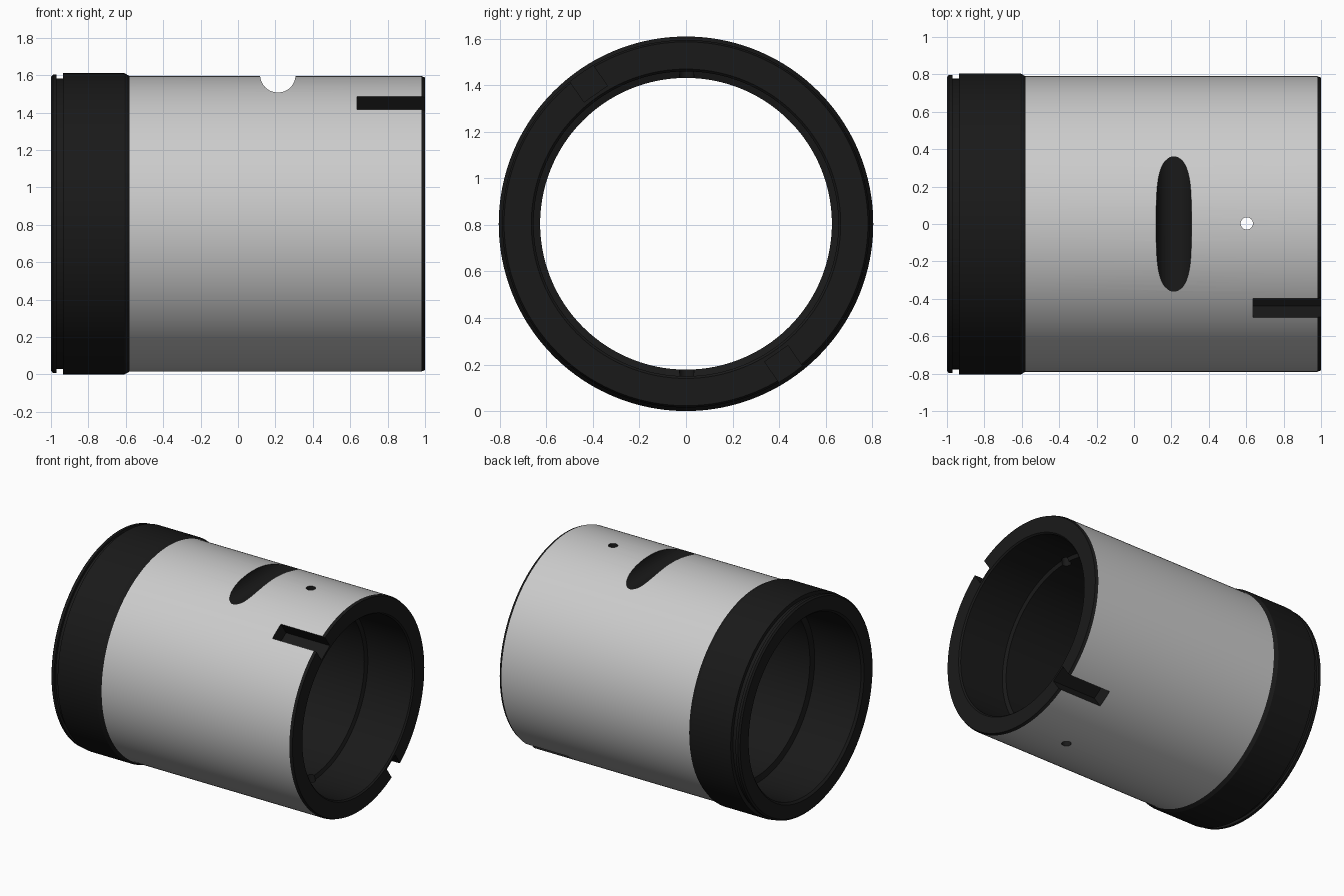
import bpy, bmesh, math
from mathutils import Matrix

if "Cube" in bpy.data.objects:
    bpy.data.objects.remove(bpy.data.objects["Cube"])

CZ = 0.805      # height of the axis
SEG = 160

black = bpy.data.materials.new("black_finish")
black.diffuse_color = (0.01, 0.01, 0.01, 1)
black.use_nodes = True
black.node_tree.nodes["Principled BSDF"].inputs["Base Color"].default_value = black.diffuse_color


def new_object(name, bm):
    mesh = bpy.data.meshes.new(name)
    bm.to_mesh(mesh)
    bm.free()
    ob = bpy.data.objects.new(name, mesh)
    bpy.context.collection.objects.link(ob)
    return ob


def lathe(name, profile):
    """Closed (x, radius) profile spun round the x axis."""
    bm = bmesh.new()
    rings = []
    for i in range(SEG):
        a = 2 * math.pi * i / SEG
        rings.append([bm.verts.new((x, r * math.sin(a), CZ + r * math.cos(a)))
                      for x, r in profile])
    n = len(profile)
    for i in range(SEG):
        p, q = rings[i], rings[(i + 1) % SEG]
        for j in range(n):
            k = (j + 1) % n
            bm.faces.new((p[j], p[k], q[k], q[j]))
    bmesh.ops.recalc_face_normals(bm, faces=bm.faces)
    return new_object(name, bm)


def cutter_cylinder(name, radius, depth, matrix, segments):
    bm = bmesh.new()
    bmesh.ops.create_cone(bm, cap_ends=True, segments=segments, radius1=radius,
                          radius2=radius, depth=depth, matrix=matrix)
    return new_object(name, bm)


def cutter_slot(name, angle, floor):
    bm = bmesh.new()
    m = (Matrix.Translation((0, 0, CZ)) @ Matrix.Rotation(angle, 4, 'X')
         @ Matrix.Translation((0.636 + 0.25, 0, floor + 0.1))
         @ Matrix.Diagonal((0.5, 0.122, 0.2, 1)))
    bmesh.ops.create_cube(bm, size=1, matrix=m)
    return new_object(name, bm)


# Sleeve: collar with groove, barrel, stepped bore
body = lathe("sleeve", [
    (-1.0, 0.785), (-0.99, 0.797), (-0.97, 0.797), (-0.97, 0.777), (-0.935, 0.777),
    (-0.935, 0.805), (-0.607, 0.805), (-0.58, 0.79),
    (0.98, 0.79), (1.0, 0.782),
    (1.0, 0.665), (0.99, 0.655), (0.62, 0.655), (0.61, 0.627),
    (-0.59, 0.627), (-0.60, 0.67), (-0.985, 0.67), (-1.0, 0.685)])

# Cutters: cross groove on top, pin hole through both walls, two opposed end slots
slot_angle = math.radians(34.8)
cutters = [
    cutter_cylinder("groove_cutter", 0.095, 2,
                    Matrix.Translation((0.213, 0, 1.602)) @ Matrix.Rotation(math.pi / 2, 4, 'X'), 48),
    cutter_cylinder("pin_hole_cutter", 0.033, 3, Matrix.Translation((0.603, 0.003, CZ)), 24),
    cutter_slot("slot_cutter", slot_angle, 0.68),
    cutter_slot("slot_cutter_opposite", slot_angle + math.pi, 0.68),
]
for c in cutters:
    c.hide_render = True
    mod = body.modifiers.new(c.name, 'BOOLEAN')
    mod.operation = 'DIFFERENCE'
    mod.solver = 'EXACT'
    mod.object = c
dg = bpy.context.evaluated_depsgraph_get()
cut_mesh = bpy.data.meshes.new_from_object(body.evaluated_get(dg))
for ob in cutters + [body]:
    bpy.data.objects.remove(ob)


def is_barrel(f):
    c = f.calc_center_median()
    return (abs(f.normal.x) < 0.05 and -0.58 < c.x < 0.98
            and 0.78 < math.hypot(c.y, c.z - CZ) < 0.8)


# Split the bare outer barrel skin from the black collar, ends, bore and cuts
for name, want, mat in (("barrel_outer_surface", True, None),
                        ("collar_bore_and_cuts", False, black)):
    bm = bmesh.new()
    bm.from_mesh(cut_mesh)
    bm.normal_update()
    drop = [f for f in bm.faces if is_barrel(f) != want]
    bmesh.ops.delete(bm, geom=drop, context='FACES')
    ob = new_object(name, bm)
    ob.data.materials.clear()
    if mat:
        ob.data.materials.append(mat)
    for p in ob.data.polygons:
        p.material_index = 0
    bpy.ops.object.select_all(action='DESELECT')
    ob.select_set(True)
    bpy.context.view_layer.objects.active = ob
    bpy.ops.object.shade_smooth_by_angle(angle=math.radians(25))
